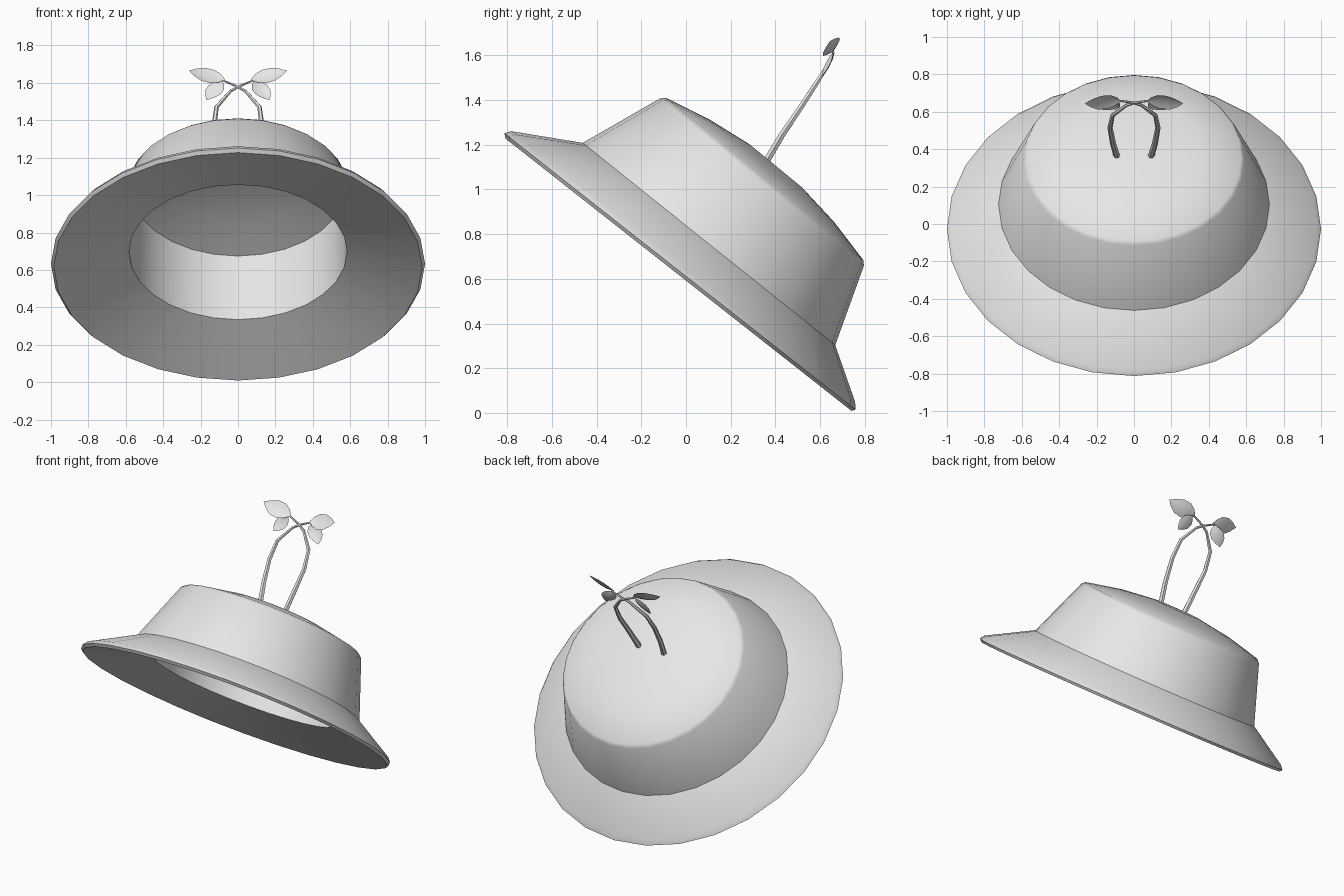
import bpy, bmesh, math
from mathutils import Vector

if "Cube" in bpy.data.objects:
    bpy.data.objects.remove(bpy.data.objects["Cube"])

SIDES = 28
grey = bpy.data.materials.new("plain_grey")
grey.diffuse_color = (0.8, 0.8, 0.8, 1)
grey.use_nodes = True
grey.node_tree.nodes["Principled BSDF"].inputs["Base Color"].default_value = grey.diffuse_color


def finish(bm, name, angle=35):
    bmesh.ops.recalc_face_normals(bm, faces=bm.faces[:])
    me = bpy.data.meshes.new(name)
    bm.to_mesh(me)
    bm.free()
    me.materials.append(grey)
    ob = bpy.data.objects.new(name, me)
    bpy.context.collection.objects.link(ob)
    bpy.ops.object.select_all(action='DESELECT')
    ob.select_set(True)
    bpy.context.view_layer.objects.active = ob
    bpy.ops.object.shade_smooth_by_angle(angle=math.radians(angle))
    return ob


def ring(bm, cy, cz, r, tilt, lift=0.0):
    """Circle tipped towards the back, moved along its own axis by lift."""
    c, s = math.cos(math.radians(tilt)), math.sin(math.radians(tilt))
    out = []
    for i in range(SIDES):
        a = 2 * math.pi * i / SIDES
        u = r * math.sin(a)
        out.append(bm.verts.new((r * math.cos(a), cy + c * u + s * lift,
                                 cz - s * u + c * lift)))
    return out


def bridge(bm, rings):
    for a, b in zip(rings, rings[1:]):
        n = len(a)
        for i in range(n):
            bm.faces.new((a[i], a[(i + 1) % n], b[(i + 1) % n], b[i]))


# Hat body: inner ceiling, inner wall, underside, rim, brim, crown and domed top
TOP = (0.35, 1.045)
profile = [
    (*TOP, 0.15, 39.4, 0.07), (*TOP, 0.36, 39.4, 0.04), (*TOP, 0.572, 39.4, -0.01),
    (0.06, 0.695, 0.583, 38.2, 0),
    (-0.033, 0.618, 0.985, 38.2, 0), (-0.027, 0.633, 1.0, 38.2, 0),
    (-0.013, 0.655, 0.98, 38.2, 0),
    (0.103, 0.756, 0.724, 38.7, 0),
    (*TOP, 0.59, 39.4, -0.015), (*TOP, 0.572, 39.4, 0.003),
    (*TOP, 0.36, 39.4, 0.052), (*TOP, 0.15, 39.4, 0.08),
]
bm = bmesh.new()
rings = [ring(bm, *p) for p in profile]
bridge(bm, rings)
bm.faces.new(rings[0])
bm.faces.new(rings[-1])
finish(bm, "hat")

# Two crossing stems, tapered tubes with six sides
PATH = [(-.088, .35, 1.11), (-.112, .43, 1.245), (-.128, .515, 1.37), (-.115, .58, 1.47),
        (-.04, .635, 1.556), (.01, .65, 1.583), (.085, .66, 1.615)]
RADII = [.018, .016, .014, .012, .009, .007, .005]


def stem(name, side):
    pts = [Vector((x * side, y, z)) for x, y, z in PATH]
    bm = bmesh.new()
    loops = []
    for i, p in enumerate(pts):
        d = (pts[min(i + 1, len(pts) - 1)] - pts[max(i - 1, 0)]).normalized()
        a = d.cross(Vector((0, 0.8, -0.6))).normalized()
        b = d.cross(a)
        loops.append([bm.verts.new(p + RADII[i] * (a * math.cos(k * math.pi / 3)
                                                   + b * math.sin(k * math.pi / 3)))
                      for k in range(6)])
    bridge(bm, loops)
    bm.faces.new(loops[0])
    bm.faces.new(loops[-1])
    finish(bm, name, 50)


# Leaf: pointed blade with a slight fold along the middle
def leaf(name, side, base, tip, half, fold):
    base, tip, half, fold = map(Vector, (base, tip, half, fold))
    bm = bmesh.new()
    rows = []
    for t, w in ((0, .06), (.15, .62), (.35, .98), (.6, .95), (.82, .55), (1, .02)):
        mid = base.lerp(tip, t)
        row = [mid - half * w, mid + fold * w, mid + half * w]
        rows.append([bm.verts.new((v.x * side, v.y, v.z)) for v in row])
    for a, b in zip(rows, rows[1:]):
        for k in range(2):
            bm.faces.new((a[k], a[k + 1], b[k + 1], b[k]))
    finish(bm, name)


for label, side in (("left", 1), ("right", -1)):
    stem(f"stem_{label}", side)
    leaf(f"large_leaf_{label}", side, (.07, .655, 1.617), (.262, .645, 1.665),
         (-.012, .038, .036), (0, .01, -.01))
    leaf(f"small_leaf_{label}", side, (.088, .655, 1.612), (.166, .61, 1.508),
         (.042, .015, .012), (0, .012, -.006))
